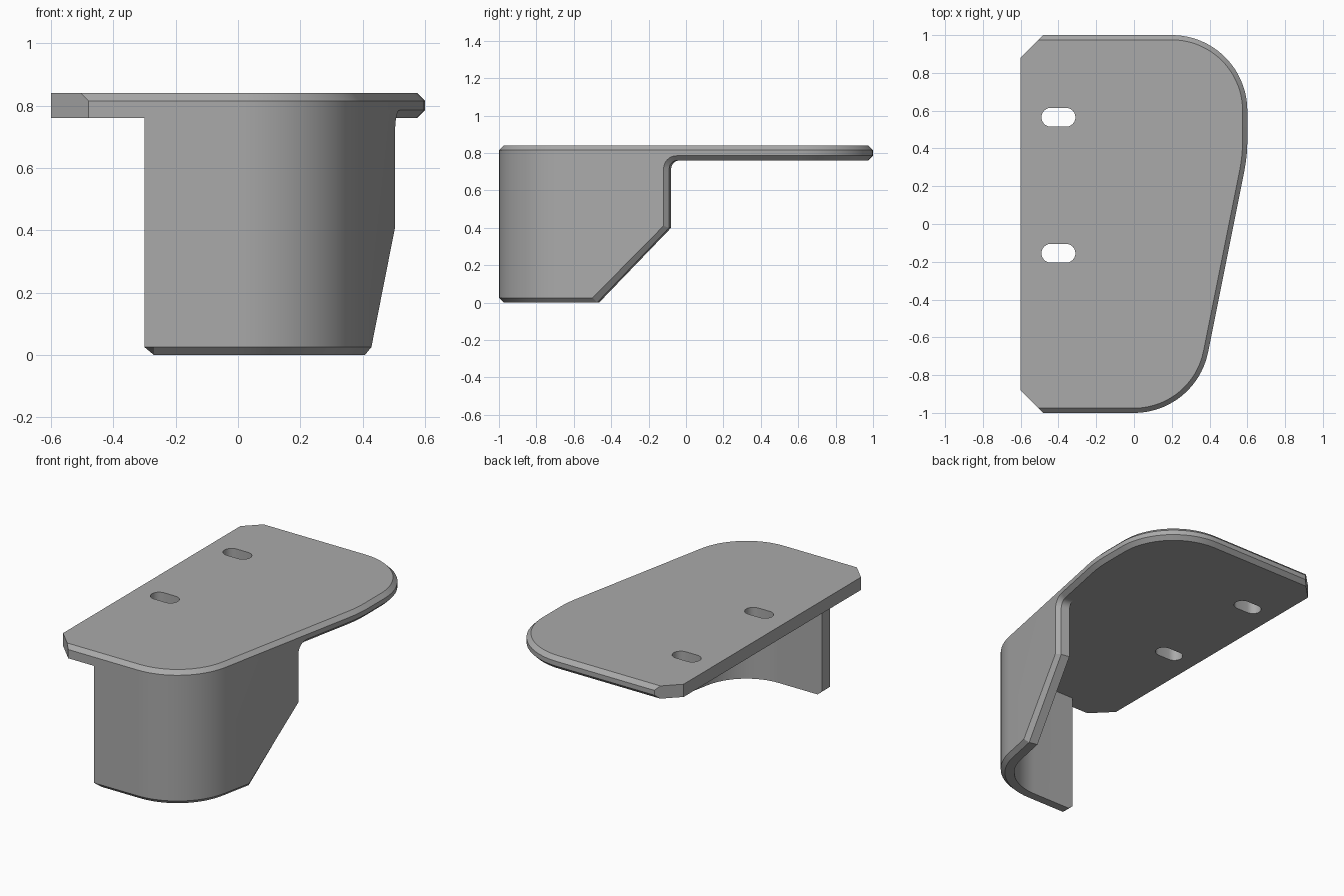
import bpy, bmesh, math
from mathutils import Vector

if "Cube" in bpy.data.objects:
    bpy.data.objects.remove(bpy.data.objects["Cube"])

TOP, BOTTOM, BEVEL, THICK = 0.84, 0.76, 0.025, 0.08
LOWER = BOTTOM + BEVEL
TILT = math.atan(0.2)          # lean of the long slanted side

grey = bpy.data.materials.new("plain_grey")
grey.use_nodes = True
grey.diffuse_color = (0.4, 0.4, 0.4, 1)
grey.node_tree.nodes["Principled BSDF"].inputs["Base Color"].default_value = grey.diffuse_color


def make_object(name, bm):
    bmesh.ops.recalc_face_normals(bm, faces=bm.faces)
    mesh = bpy.data.meshes.new(name)
    bm.to_mesh(mesh)
    bm.free()
    mesh.materials.append(grey)
    ob = bpy.data.objects.new(name, mesh)
    bpy.context.collection.objects.link(ob)
    return ob


def smooth(ob):
    bpy.ops.object.select_all(action='DESELECT')
    ob.select_set(True)
    bpy.context.view_layer.objects.active = ob
    bpy.ops.object.shade_smooth_by_angle(angle=math.radians(25))


def arc(cx, cy, r, a0, a1, n):
    """Points on an arc, each with its inward normal."""
    out = []
    for i in range(n + 1):
        a = a0 + (a1 - a0) * i / n
        d = Vector((math.cos(a), math.sin(a)))
        out.append((Vector((cx, cy)) + d * r, -d))
    return out


def strips(bm, a, b):
    for i in range(len(a) - 1):
        bm.faces.new((a[i], a[i + 1], b[i + 1], b[i]))


def on_side(y):
    base = front_corner[-1][0]
    return Vector((base.x + 0.2 * (y - base.y), y))


front_corner = arc(0, -0.6, 0.4, -math.pi / 2, -TILT, 20)
back_corner = arc(0.2, 0.6, 0.4, 0, math.pi / 2, 22)
side_normal = front_corner[-1][1]

# Shallow rounded bend between the slanted side and the back corner
r = 0.8
bend_y = front_corner[-1][0].y + (0.6 - front_corner[-1][0].x) / 0.2
bend = arc(0.6 - r, bend_y + r * math.tan(TILT / 2), r, -TILT, 0, 4)

# Plate: rim with chamfers, plain straight edge with two clipped corners
inward = Vector((0, 1))
rim = [(Vector((-0.48, -1)), Vector((-1, 1))), (Vector((-0.3, -1)), inward),
       (Vector((-0.295, -1)), inward)]
rim += front_corner + bend + back_corner + [(Vector((-0.48, 1)), Vector((-1, -1)))]
bm = bmesh.new()


def row(inset, z, plain=0):
    return [bm.verts.new((*(p + n * (0 if i < plain else inset)), z))
            for i, (p, n) in enumerate(rim)]


rows = [row(BEVEL, TOP), row(0, TOP - BEVEL), row(0, LOWER), row(BEVEL, BOTTOM, 2)]
for a, b in zip(rows, rows[1:]):
    strips(bm, a, b)
ends = [[bm.verts.new((-0.6, y, z)) for z in (TOP, BOTTOM)] for y in (-0.88, 0.88)]
for end, i in zip(ends, (0, -1)):
    bm.faces.new([end[0]] + [line[i] for line in rows] + [end[1]])
bm.faces.new([ends[0][0]] + rows[0] + [ends[1][0]])
bm.faces.new([ends[0][1]] + rows[3] + [ends[1][1]])
bm.faces.new((ends[0][0], ends[0][1], ends[1][1], ends[1][0]))
plate = make_object("mounting_plate", bm)

# Slots cut through the plate
for y in (0.565, -0.155):
    bm = bmesh.new()
    outline = (arc(-0.36, y, 0.05, -math.pi / 2, math.pi / 2, 12)
               + arc(-0.44, y, 0.05, math.pi / 2, 1.5 * math.pi, 12))
    face = bm.faces.new([bm.verts.new((*p, 0.7)) for p, n in outline])
    ext = bmesh.ops.extrude_face_region(bm, geom=[face])
    bmesh.ops.translate(bm, vec=(0, 0, 0.2),
                        verts=[v for v in ext["geom"] if isinstance(v, bmesh.types.BMVert)])
    cutter = make_object("slot_cutter", bm)
    cutter.hide_render = True
    mod = plate.modifiers.new("slot", 'BOOLEAN')
    mod.operation, mod.object, mod.solver = 'DIFFERENCE', cutter, 'EXACT'
    bpy.context.view_layer.objects.active = plate
    bpy.ops.object.modifier_apply(modifier=mod.name)
    bpy.data.objects.remove(cutter)
smooth(plate)

# Wall: stations of outer point, outer height, edge point, edge height, normal
stations = [(Vector((-0.3, -1)), BEVEL, Vector((-0.3, -1)), BEVEL, inward),
            (Vector((-0.27, -1)), BEVEL, Vector((-0.27, -1)), 0, inward)]
stations += [(p, BEVEL, p, 0, n) for p, n in front_corner]
last_arc = len(stations) - 1
stations += [(on_side(-0.5), BEVEL, on_side(-0.48), 0, side_normal),
             (on_side(-0.12), 0.41, on_side(-0.095), 0.4, side_normal)]
# Rounded corner where the wall end runs into the plate
for i in range(9):
    a = math.pi / 2 * i / 8
    c, s = math.cos(a), math.sin(a)
    stations.append((on_side(-0.05 - 0.07 * c), 0.715 + 0.07 * s,
                     on_side(-0.05 - 0.045 * c), 0.715 + 0.045 * s, side_normal))

bm = bmesh.new()
outer = [bm.verts.new((*p, z)) for p, z, e, ez, n in stations]
edge = [bm.verts.new((*(e + n * BEVEL), ez)) for p, z, e, ez, n in stations]
inner = [bm.verts.new((*(e + n * THICK), ez)) for p, z, e, ez, n in stations]
strips(bm, outer, edge)
strips(bm, edge, inner)
tops = [stations[0]] + stations[2:last_arc + 1]
outer_top = [bm.verts.new((*s[0], LOWER)) for s in tops] + [outer[-1]]
inner_top = [bm.verts.new((*(s[2] + s[4] * THICK), LOWER)) for s in tops + [stations[-1]]]
for skin, top in ((outer, outer_top), (inner, inner_top)):
    bm.faces.new(skin[:3] + [top[1], top[0]])
    strips(bm, skin[2:last_arc + 1], top[1:-1])
    corner = [top[-1]] if top[-1] not in skin else []
    bm.faces.new(skin[last_arc:] + corner + [top[-2]])
bm.faces.new((outer[0], edge[0], inner[0], inner_top[0], outer_top[0]))
bm.faces.new((outer[-1], edge[-1], inner[-1], inner_top[-1]))
strips(bm, outer_top, inner_top)
smooth(make_object("curved_skirt_wall", bm))
